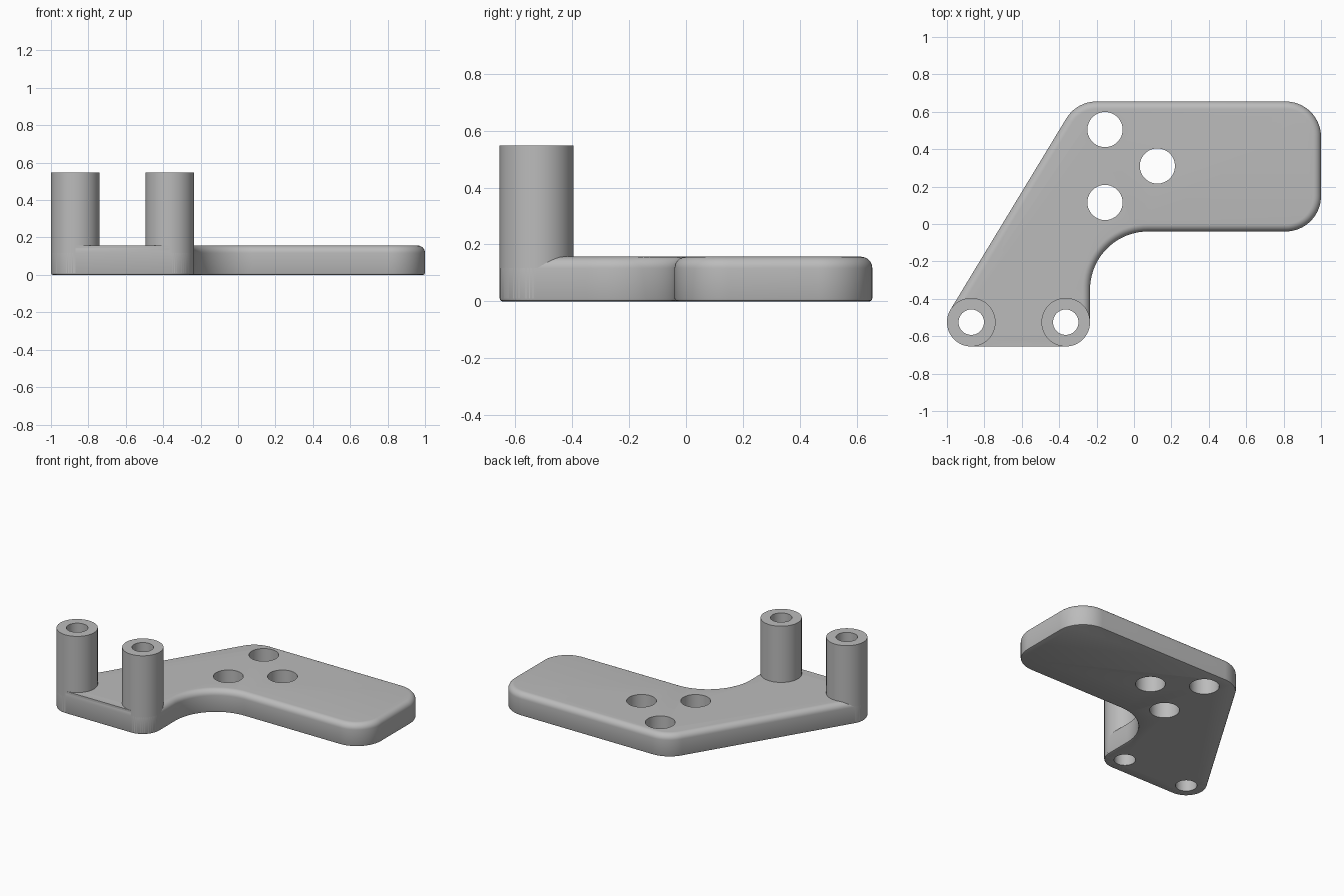
import bpy, bmesh, math

if "Cube" in bpy.data.objects:
    bpy.data.objects.remove(bpy.data.objects["Cube"], do_unlink=True)

PLATE_TOP, POST_TOP, FILLET, EASE = 0.157, 0.548, 0.04, 0.01
POST_R, BORE_R, HOLE_R = 0.13, 0.068, 0.094
POSTS = {"left_post": (-0.365, -0.525), "right_post": (-0.87, -0.525)}
HOLES = [(-0.155, 0.505), (0.125, 0.31), (-0.155, 0.115)]

grey = bpy.data.materials.new("plain grey")
grey.use_nodes = True
grey.diffuse_color = (0.5, 0.5, 0.5, 1)
grey.node_tree.nodes["Principled BSDF"].inputs["Base Color"].default_value = (0.5, 0.5, 0.5, 1)

# Outline arcs, counter-clockwise: centre, radius, start and end angle, concave
SLANT = 149
ARCS = [
    ((-0.365, -0.525), POST_R, -90, 0, False),
    ((0.075, -0.35), 0.31, 180, 90, True),
    ((0.81, 0.15), 0.19, -90, 0, False),
    ((0.81, 0.465), 0.19, 0, 90, False),
    ((-0.2, 0.465), 0.19, 90, SLANT, False),
    ((-0.87, -0.525), POST_R, SLANT, 270, False),
]
STEPS = 20


def outline(inset, straight_front):
    """Plate outline moved inward; the front edge can stay in place."""
    pts = []
    for (cx, cy), r, a0, a1, concave in ARCS:
        for i in range(STEPS + 1):
            a = math.radians(a0 + (a1 - a0) * i / STEPS)
            d = inset if concave else -inset
            pts.append((cx + (r + d) * math.cos(a), cy + (r + d) * math.sin(a)))
    if straight_front:
        for k, arc in ((0, ARCS[0]), (-1, ARCS[-1])):
            pts[k] = (arc[0][0], arc[0][1] - arc[1])
    return pts


def ring(r, centre, n=64):
    return [(centre[0] + r * math.cos(math.tau * i / n),
             centre[1] + r * math.sin(math.tau * i / n)) for i in range(n)]


def loft(name, layers, capped=True):
    """Skin stacked loops of points, given as (points, height)."""
    bm = bmesh.new()
    loops = [[bm.verts.new((x, y, z)) for x, y in pts] for pts, z in layers]
    pairs = list(zip(loops, loops[1:]))
    if capped:
        bm.faces.new(loops[0][::-1])
        bm.faces.new(loops[-1])
    else:
        pairs.append((loops[-1], loops[0]))
    for low, high in pairs:
        for i in range(len(low)):
            j = (i + 1) % len(low)
            bm.faces.new((low[i], low[j], high[j], high[i]))
    bmesh.ops.recalc_face_normals(bm, faces=bm.faces)
    mesh = bpy.data.meshes.new(name)
    bm.to_mesh(mesh)
    bm.free()
    mesh.materials.append(grey)
    obj = bpy.data.objects.new(name, mesh)
    bpy.context.collection.objects.link(obj)
    return obj


def activate(obj):
    bpy.ops.object.select_all(action="DESELECT")
    obj.select_set(True)
    bpy.context.view_layer.objects.active = obj


# Plate with a small eased bottom edge and a rounded top edge
layers = [(outline(EASE, False), 0), (outline(EASE * 0.3, False), EASE * 0.3), (outline(0, False), EASE)]
for i in range(9):
    a = math.pi / 2 * i / 8
    layers.append((outline(FILLET * (1 - math.cos(a)), True),
                   PLATE_TOP - FILLET + FILLET * math.sin(a)))
plate = loft("plate", layers)

# Through holes
drills = [(c, HOLE_R) for c in HOLES] + [(c, BORE_R) for c in POSTS.values()]
for centre, r in drills:
    cutter = loft("drill", [(ring(r, centre), -0.1), (ring(r, centre), 0.3)])
    cutter.hide_render = True
    mod = plate.modifiers.new("hole", "BOOLEAN")
    mod.operation, mod.solver, mod.object = "DIFFERENCE", "EXACT", cutter
    activate(plate)
    bpy.ops.object.modifier_apply(modifier=mod.name)
    bpy.data.objects.remove(cutter, do_unlink=True)

# Hollow posts
parts = [plate]
for name, c in POSTS.items():
    parts.append(loft(name, [
        (ring(BORE_R, c), 0), (ring(POST_R - EASE, c), 0), (ring(POST_R, c), EASE),
        (ring(POST_R, c), POST_TOP), (ring(BORE_R, c), POST_TOP)], capped=False))

for obj in parts:
    activate(obj)
    bpy.ops.object.shade_smooth_by_angle(angle=math.radians(35))
